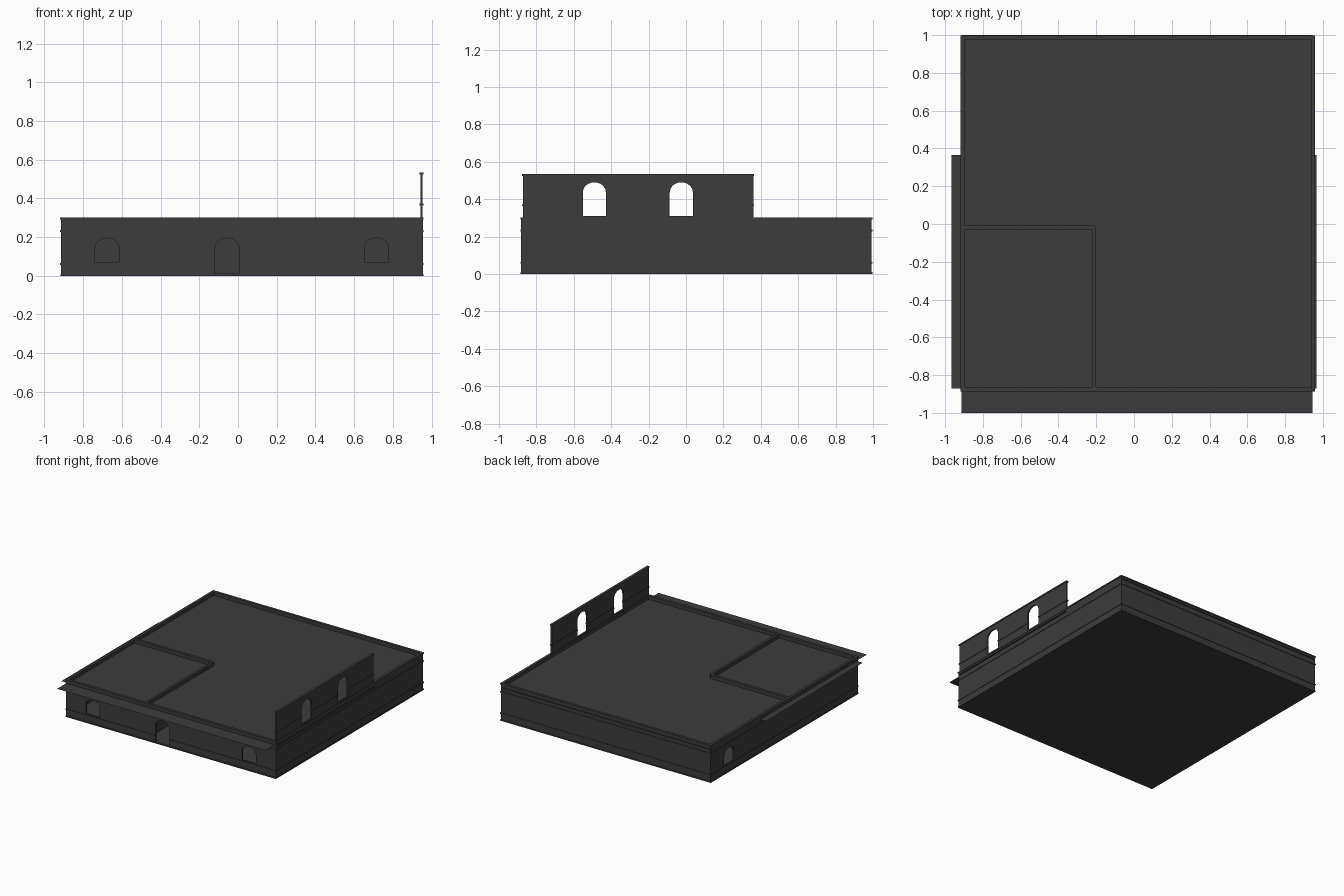
import bpy, bmesh, math
from mathutils import Vector

if "Cube" in bpy.data.objects:
    bpy.data.objects.remove(bpy.data.objects["Cube"])

mat = bpy.data.materials.new("dark_stone")
mat.diffuse_color = (0.045, 0.045, 0.045, 1)
mat.use_nodes = True
mat.node_tree.nodes["Principled BSDF"].inputs["Base Color"].default_value = mat.diffuse_color


def finish(name, bm):
    bmesh.ops.recalc_face_normals(bm, faces=bm.faces)
    me = bpy.data.meshes.new(name)
    bm.to_mesh(me)
    bm.free()
    me.materials.append(mat)
    ob = bpy.data.objects.new(name, me)
    bpy.context.collection.objects.link(ob)
    return ob


def prism(name, pts, direction):
    """Extrude a flat outline along a direction."""
    bm = bmesh.new()
    face = bm.faces.new([bm.verts.new(p) for p in pts])
    ext = bmesh.ops.extrude_face_region(bm, geom=[face])
    vs = [g for g in ext["geom"] if isinstance(g, bmesh.types.BMVert)]
    bmesh.ops.translate(bm, verts=vs, vec=Vector(direction))
    return finish(name, bm)


def box(name, x0, x1, y0, y1, z0, z1):
    return prism(name, [(x0, y0, z0), (x1, y0, z0), (x1, y1, z0), (x0, y1, z0)],
                 (0, 0, z1 - z0))


def sheet(name, x0, x1, y0, y1, z):
    bm = bmesh.new()
    bm.faces.new([bm.verts.new(p) for p in
                  [(x0, y0, z), (x1, y0, z), (x1, y1, z), (x0, y1, z)]])
    return finish(name, bm)


def arch(centre, z0, spring, top, half=0.062):
    """Outline (u, z) of a pointed arch opening."""
    rise = top - spring
    left = [(-half * math.cos(t), spring + rise * math.sin(t) ** 0.9)
            for t in (0, 0.35, 0.7, 1.05, 1.3)]
    pts = [(-half, z0)] + left + [(0, top)]
    pts += [(-u, z) for u, z in reversed(left)] + [(half, z0)]
    return [(centre + u, z) for u, z in pts]


def cut(objs, outline, axis, at):
    """Cut an opening through a wall that faces along the given axis."""
    if axis == 'y':
        c = prism("opening_cutter", [(u, at - 0.05, z) for u, z in outline], (0, 0.1, 0))
    else:
        c = prism("opening_cutter", [(at - 0.05, u, z) for u, z in outline], (0.1, 0, 0))
    c.hide_render = True
    for ob in objs:
        m = ob.modifiers.new("opening", 'BOOLEAN')
        m.operation, m.solver, m.object = 'DIFFERENCE', 'EXACT', c
        bpy.context.view_layer.objects.active = ob
        bpy.ops.object.modifier_apply(modifier=m.name)
    bpy.data.objects.remove(c)


def wall(name, x0, x1, y0, y1, z0, z1, bands):
    """Wall slab plus thin raised bands on both faces."""
    w = box(name, x0, x1, y0, y1, z0, z1)
    e = 0.004
    b = [box(f"{name}_trim", x0 - e, x1 + e, y0 - e, y1 + e, c - 0.005, c + 0.005)
         for c in bands]
    return w, b


# floor slab
box("floor", -0.918, 0.958, -0.886, 0.996, 0, 0.01)

# lower storey walls
X0, X1, Y0, Y1, T, H = -0.915, 0.955, -0.882, 0.993, 0.014, 0.30
bands = (0.06, 0.232, 0.296)
front, front_trim = wall("front_wall", X0 + T, X1 - T, Y0, Y0 + T, 0.01, H, bands)
wall("back_wall", X0 + T, X1 - T, Y1 - T, Y1, 0.01, H, bands)
left, _ = wall("left_wall", X0, X0 + T, Y0, Y1, 0.01, H, bands)
wall("right_wall", X1 - T, X1, Y0, Y1, 0.01, H, bands)

# front door, front windows and left side window
cut([front, front_trim[0]], arch(-0.057, 0.012, 0.145, 0.195), 'y', Y0)
for cx in (-0.677, 0.715):
    cut([front], arch(cx, 0.07, 0.145, 0.195), 'y', Y0)
cut([left], arch(0.76, 0.07, 0.145, 0.195), 'x', X0)

# L-shaped partition of the corner room, with a chamfered corner
outline = [(-0.901, -0.005), (-0.215, -0.005), (-0.202, -0.018), (-0.202, -0.868),
           (-0.222, -0.868), (-0.222, -0.028), (-0.901, -0.028)]
prism("room_partition", [(x, y, 0.01) for x, y in outline], (0, 0, 0.29))

# upper floor sheets that overhang the front and the left
sheet("upper_floor_long", -0.912, 0.945, -1.0, 1.0, 0.27)
sheet("upper_floor_wide", -0.965, 0.965, -0.87, 0.365, 0.268)

# upper storey wall with two arched openings
upper, upper_trim = wall("upper_wall", 0.942, 0.954, -0.872, 0.360, 0.30, 0.532,
                         (0.368, 0.529))
for cy in (-0.49, -0.025):
    cut([upper, upper_trim[0]], arch(cy, 0.31, 0.435, 0.49), 'x', 0.948)
